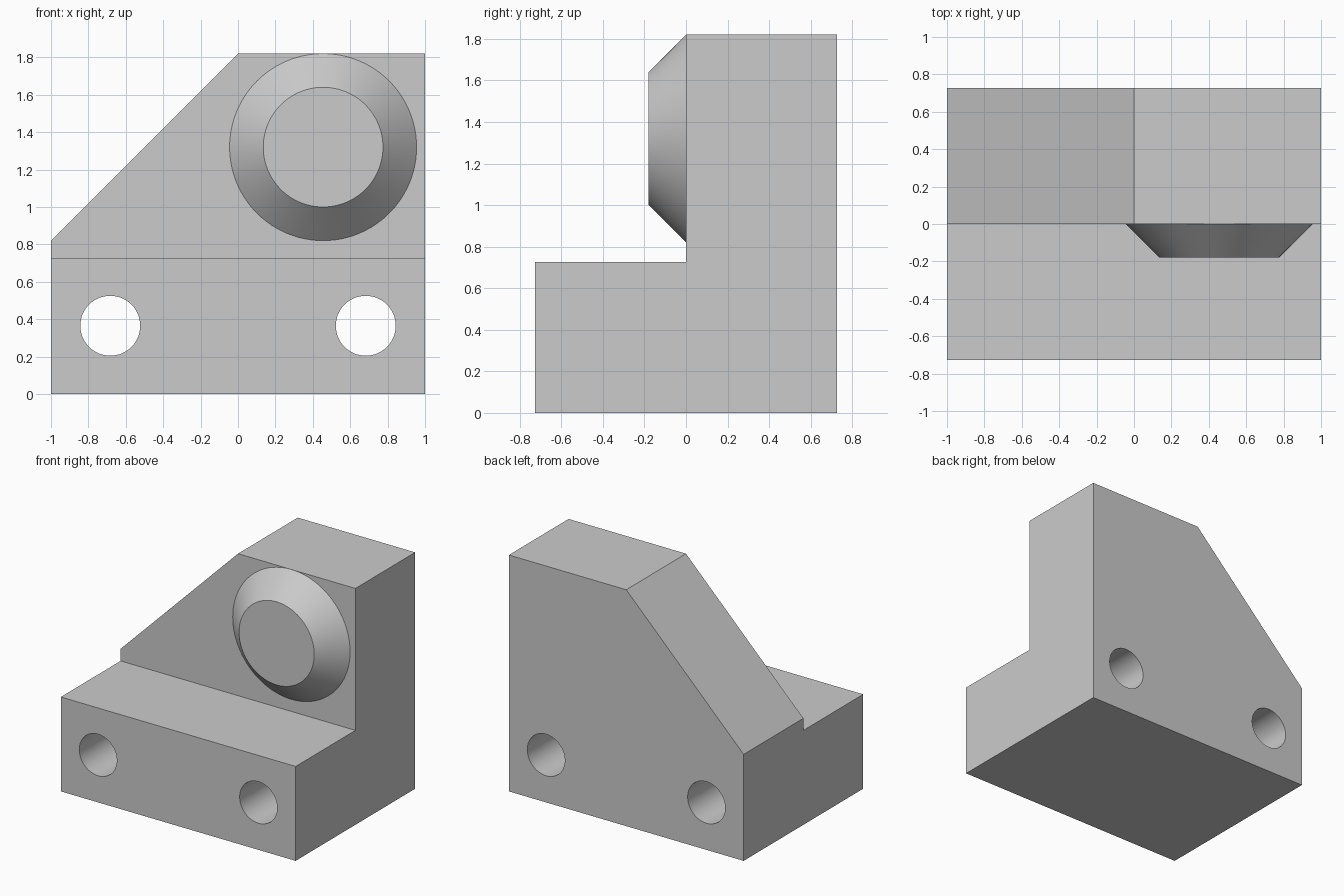
import bpy, bmesh, math
from mathutils import Matrix, Vector

if "Cube" in bpy.data.objects:
    bpy.data.objects.remove(bpy.data.objects["Cube"], do_unlink=True)

# Single grey material
grey = bpy.data.materials.new("plain grey")
grey.use_nodes = True
colour = (0.6, 0.6, 0.6, 1)
grey.diffuse_color = colour
grey.node_tree.nodes["Principled BSDF"].inputs["Base Color"].default_value = colour


def make_object(name, bm):
    bmesh.ops.recalc_face_normals(bm, faces=bm.faces)
    mesh = bpy.data.meshes.new(name)
    bm.to_mesh(mesh)
    bm.free()
    mesh.materials.append(grey)
    obj = bpy.data.objects.new(name, mesh)
    bpy.context.collection.objects.link(obj)
    return obj


def activate(obj):
    bpy.ops.object.select_all(action='DESELECT')
    obj.select_set(True)
    bpy.context.view_layer.objects.active = obj


def cone_along_y(bm, x, y, z, back_radius, front_radius, depth, caps):
    place = Matrix.Translation((x, y, z)) @ Matrix.Rotation(math.radians(90), 4, 'X')
    return bmesh.ops.create_cone(bm, cap_ends=caps, segments=96, radius1=back_radius,
                                 radius2=front_radius, depth=depth, matrix=place)


# Bracket body: L profile extruded sideways, then sloped off at the upper right
half_depth, step, top = 0.727, 0.727, 1.82
profile = [(-half_depth, 0), (half_depth, 0), (half_depth, top),
           (0, top), (0, step), (-half_depth, step)]
bm = bmesh.new()
face = bm.faces.new([bm.verts.new((-1, y, z)) for y, z in profile])
side = bmesh.ops.extrude_face_region(bm, geom=[face])["geom"]
bmesh.ops.translate(bm, vec=(2, 0, 0),
                    verts=[v for v in side if isinstance(v, bmesh.types.BMVert)])
cut = bmesh.ops.bisect_plane(bm, geom=bm.verts[:] + bm.edges[:] + bm.faces[:],
                             plane_co=Vector((0, 0, top)), plane_no=Vector((-1, 0, 1)),
                             clear_outer=True)
bmesh.ops.holes_fill(bm, edges=[e for e in bm.edges if e.is_boundary], sides=0)
bmesh.ops.remove_doubles(bm, verts=bm.verts, dist=0.0001)
body = make_object("bracket_body", bm)

# Two bolt holes running front to back
bm = bmesh.new()
for x in (-0.683, 0.683):
    cone_along_y(bm, x, 0, 0.365, 0.16, 0.16, 2, True)
cutter = make_object("bolt_hole_cutter", bm)
cutter.hide_render = True
drill = body.modifiers.new("bolt_holes", 'BOOLEAN')
drill.operation = 'DIFFERENCE'
drill.solver = 'EXACT'
drill.object = cutter
activate(body)
bpy.ops.object.modifier_apply(modifier=drill.name)
bpy.data.objects.remove(cutter, do_unlink=True)

# Tapered boss on the upright face, open where it meets the body
boss_height = 0.18
bm = bmesh.new()
cone_along_y(bm, 0.455, -boss_height / 2, 1.32, 0.5, 0.32, boss_height, True)
back = [f for f in bm.faces if f.calc_center_median().y > -0.01]
bmesh.ops.delete(bm, geom=back, context='FACES_ONLY')
boss = make_object("tapered_boss", bm)

for obj in (body, boss):
    activate(obj)
    bpy.ops.object.shade_smooth_by_angle(angle=math.radians(30))
